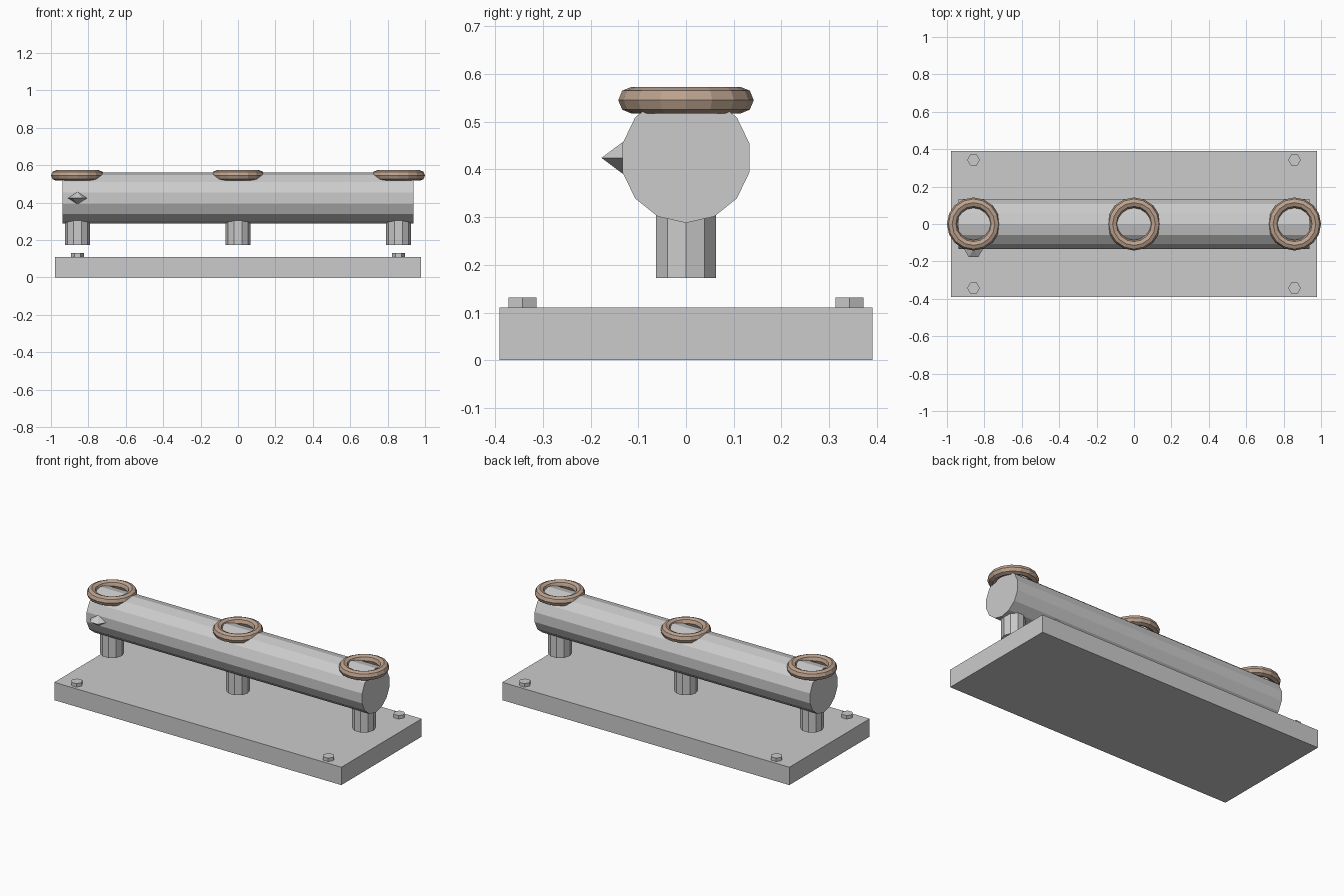
import bpy, bmesh
from math import sin, cos, tau, pi
from mathutils import Matrix, Vector

if "Cube" in bpy.data.objects:
    bpy.data.objects.remove(bpy.data.objects["Cube"])

bronze = bpy.data.materials.new("bronze")
bronze.diffuse_color = (0.50, 0.36, 0.27, 1)
bronze.use_nodes = True
bronze.node_tree.nodes["Principled BSDF"].inputs["Base Color"].default_value = bronze.diffuse_color


def finish(name, bm, loc=(0, 0, 0), mat=None):
    bmesh.ops.recalc_face_normals(bm, faces=bm.faces[:])
    me = bpy.data.meshes.new(name)
    bm.to_mesh(me)
    bm.free()
    ob = bpy.data.objects.new(name, me)
    ob.location = loc
    bpy.context.collection.objects.link(ob)
    if mat:
        me.materials.append(mat)
    return ob


def circle(bm, sides, r):
    # Regular polygon with its first corner on +x
    return [bm.verts.new((r * cos(tau * i / sides), r * sin(tau * i / sides), 0))
            for i in range(sides)]


def prism(name, sides, r, height, loc, turn=None):
    bm = bmesh.new()
    face = bm.faces.new(circle(bm, sides, r))
    ext = bmesh.ops.extrude_face_region(bm, geom=[face], use_keep_orig=True)
    top = [g for g in ext["geom"] if isinstance(g, bmesh.types.BMVert)]
    bmesh.ops.translate(bm, verts=top, vec=(0, 0, height))
    if turn:
        bmesh.ops.transform(bm, matrix=turn, verts=bm.verts[:])
    return finish(name, bm, loc)


def torus(name, major, minor, n, m, loc, mat):
    bm = bmesh.new()
    rings = []
    for i in range(n):
        a = tau * i / n
        rings.append([bm.verts.new(((major + minor * cos(tau * j / m)) * cos(a),
                                    (major + minor * cos(tau * j / m)) * sin(a),
                                    minor * sin(tau * j / m))) for j in range(m)])
    for i in range(n):
        p, q = rings[i], rings[(i + 1) % n]
        for j in range(m):
            k = (j + 1) % m
            bm.faces.new((p[j], q[j], q[k], p[k]))
    return finish(name, bm, loc, mat)


# Base plate
bm = bmesh.new()
bmesh.ops.create_cube(bm, size=1, matrix=Matrix.Diagonal((1.956, 0.782, 0.11, 1)))
finish("base_plate", bm, (0, 0, 0.055))

# Hexagonal bolts at the corners
for sx in (-1, 1):
    for sy in (-1, 1):
        prism("bolt", 6, 0.034, 0.04, (sx * 0.858, sy * 0.343, 0.091))

# Horizontal pipe, corners at top and bottom
prism("pipe", 14, 0.1363, 1.877, (-0.9385, 0, 0.424), Matrix.Rotation(pi / 2, 4, 'Y'))

# Posts below the pipe and rings on top
for x in (-0.858, 0, 0.858):
    prism("post", 10, 0.0665, 0.15, (x, 0, 0.172))
    torus("ring", 0.114, 0.028, 16, 8, (x, 0, 0.545), bronze)

# Faceted knob on the front, half sunk into the pipe
bm = bmesh.new()
rim = circle(bm, 6, 0.051)
for z in (-0.033, 0.033):
    tip = bm.verts.new((0, 0, z))
    for i in range(6):
        bm.faces.new((rim[i], rim[(i + 1) % 6], tip))
finish("knob", bm, (-0.858, -0.133, 0.424))
